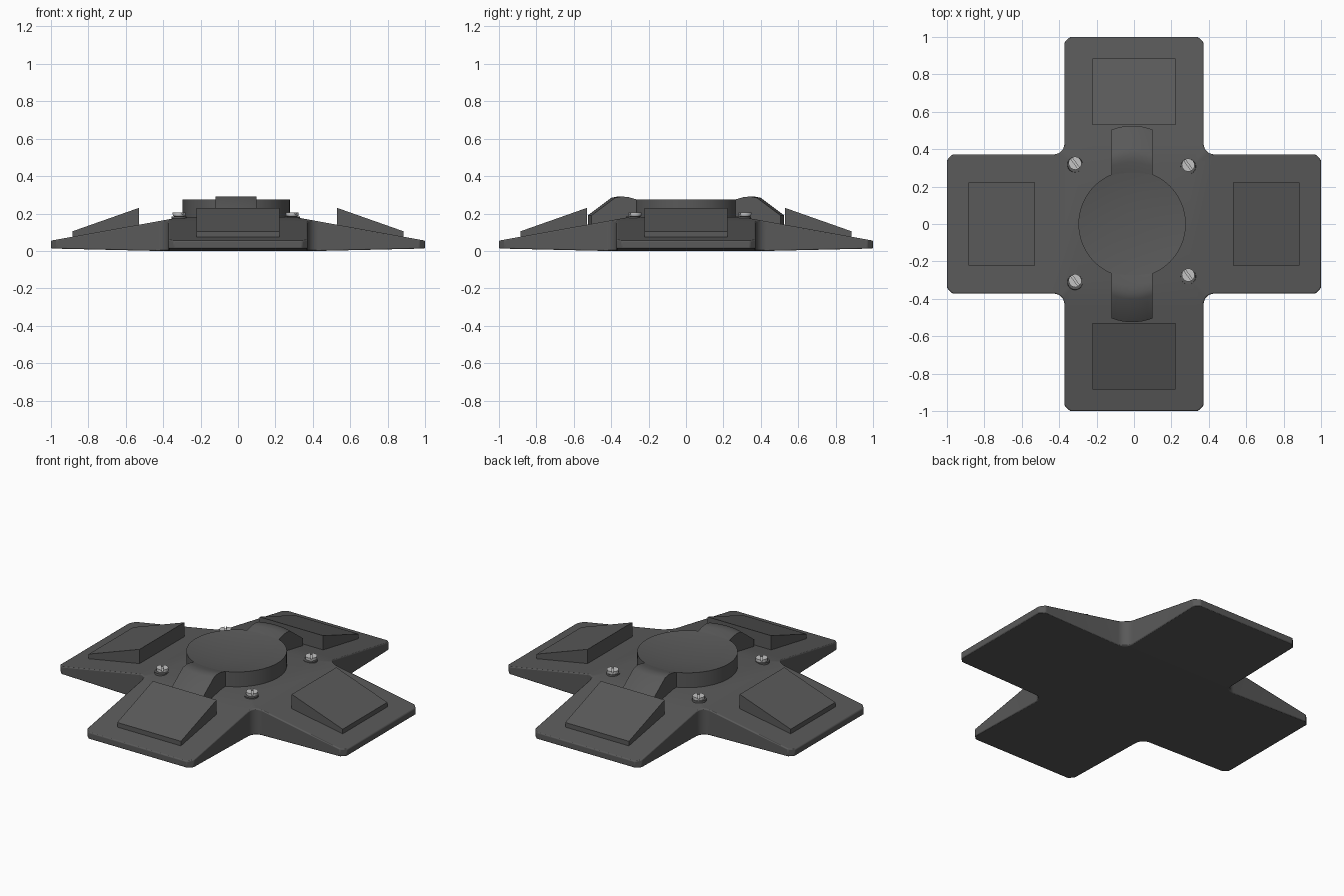
import bpy, bmesh
from math import sin, cos, pi, radians, sqrt
from mathutils import Matrix, Vector

cube = bpy.data.objects.get("Cube")
if cube:
    bpy.data.objects.remove(cube, do_unlink=True)


def material(name, value):
    m = bpy.data.materials.new(name)
    m.use_nodes = True
    col = (value, value, value, 1)
    m.diffuse_color = col
    m.node_tree.nodes["Principled BSDF"].inputs["Base Color"].default_value = col
    return m


DARK = material("dark grey", 0.1)
STEEL = material("light grey steel", 0.55)


def finish(name, bm, mat, matrix=Matrix(), smooth=30, bevel=0):
    """Weld, orient and place a mesh, then shade it."""
    bmesh.ops.remove_doubles(bm, verts=bm.verts, dist=1e-5)
    bmesh.ops.recalc_face_normals(bm, faces=bm.faces)
    mesh = bpy.data.meshes.new(name)
    bm.to_mesh(mesh)
    bm.free()
    mesh.materials.append(mat)
    ob = bpy.data.objects.new(name, mesh)
    bpy.context.collection.objects.link(ob)
    ob.matrix_world = matrix
    bpy.ops.object.select_all(action='DESELECT')
    ob.select_set(True)
    bpy.context.view_layer.objects.active = ob
    bpy.ops.object.shade_smooth_by_angle(angle=radians(smooth))
    if bevel:
        mod = ob.modifiers.new("soft edges", 'BEVEL')
        mod.width, mod.segments, mod.limit_method = bevel, 2, 'ANGLE'
        mod.angle_limit = radians(35)
    return ob


def face(bm, pts):
    bm.faces.new([bm.verts.new(p) for p in pts])


def loft(bm, rings):
    """Skin closed rings of points and cap both ends."""
    rows = [[bm.verts.new(p) for p in r] for r in rings]
    n = len(rows[0])
    for a, b in zip(rows, rows[1:]):
        for i in range(n):
            j = (i + 1) % n
            bm.faces.new((a[i], a[j], b[j], b[i]))
    bm.faces.new(rows[0])
    bm.faces.new(rows[-1])


def circle(r, z, n):
    return [(r * cos(2 * pi * i / n), r * sin(2 * pi * i / n), z) for i in range(n)]


# Cross-shaped base: flat hub, four arms sloping down to thin tips
HUB, ROOT, WIDE, TIP, CUT = 0.3, 0.43, 0.372, 1.0, 0.03


def top(x, y):
    r = max(abs(x), abs(y), HUB)
    return 0.055 + 0.181 * (TIP - r)


def under(x, y):
    r = max(abs(x), abs(y), ROOT)
    return 0.013 * (r - ROOT) / (TIP - ROOT)


def lift(pts, fn):
    return [(x, y, fn(x, y)) for x, y in pts]


bm = bmesh.new()
fillet = [(ROOT - (ROOT - WIDE) * sin(t), ROOT - (ROOT - WIDE) * cos(t))
          for t in [i * pi / 12 for i in range(7)]]
arm = [(ROOT, -WIDE), (TIP - CUT, -WIDE), (TIP, CUT - WIDE),
       (TIP, WIDE - CUT), (TIP - CUT, WIDE), (ROOT, WIDE)]
for k in range(4):
    c, s = round(cos(k * pi / 2)), round(sin(k * pi / 2))

    def turn(pts):
        return [(c * x - s * y, s * x + c * y) for x, y in pts]

    edge = turn(arm + fillet[1:])
    strip = turn([arm[0], arm[1], arm[4], arm[5]])
    tip = turn(arm[1:5])
    inner = turn([(HUB, -HUB), (ROOT, -WIDE), (ROOT, WIDE), (HUB, HUB)])
    corner = turn(fillet)
    pivot = inner[3]
    for fn in (top, under):
        face(bm, lift(strip, fn))
        face(bm, lift(tip, fn))
        face(bm, lift(inner, fn))
        for a, b in zip(corner, corner[1:]):
            face(bm, lift([pivot, a, b], fn))
    for a, b in zip(edge, edge[1:]):
        face(bm, lift([a, b], under) + lift([b, a], top))
hub = [(HUB, HUB), (-HUB, HUB), (-HUB, -HUB), (HUB, -HUB)]
for fn in (top, under):
    face(bm, lift(hub, fn))
finish("cross_base", bm, DARK, bevel=0.006)

# Wedge pad on each arm
for k, side in enumerate(("left", "back", "right", "front")):
    bm = bmesh.new()
    section = [(0.53, 0.12), (0.885, 0.06), (0.885, 0.105), (0.53, 0.23)]
    loft(bm, [[(x, y, z) for x, z in section] for y in (-0.222, 0.222)])
    finish(side + "_wedge_pad", bm, DARK, Matrix.Rotation(k * pi / 2, 4, 'Z'))

# Round housing with a shallow dished top
bm = bmesh.new()
dish = [(0.287, 0.15), (0.287, 0.275), (0.24, 0.267), (0.18, 0.26),
        (0.11, 0.254), (0.04, 0.252)]
loft(bm, [circle(r, z, 64) for r, z in dish])
finish("dished_housing", bm, DARK, Matrix.Translation((-0.01, 0, 0)))

# Curved clips over the front and back rim of the housing
clip = [(0.24, 0.15), (0.24, 0.266), (0.28, 0.274), (0.33, 0.288), (0.365, 0.291),
        (0.4, 0.284), (0.525, 0.19), (0.525, 0.13)]
for k, side in enumerate(("back", "front")):
    bm = bmesh.new()
    xs = [-0.11 + 0.0275 * i for i in range(9)]
    loft(bm, [[(x, r - 1.7 * x * x, z) for r, z in clip] for x in xs])
    place = Matrix.Translation((-0.01, 0, 0)) @ Matrix.Rotation(k * pi, 4, 'Z')
    finish(side + "_clip", bm, DARK, place)

# Slotted screws in the four hub corners
screws = {"back_right": (-0.315, 0.325), "back_left": (0.29, 0.315),
          "front_right": (-0.315, -0.303), "front_left": (0.29, -0.273)}
for name, (x, y) in screws.items():
    place = Matrix.Translation((x, y, 0))
    bm = bmesh.new()
    loft(bm, [circle(r, z, 24) for r, z in
              ((0.018, 0.17), (0.018, 0.183), (0.034, 0.187), (0.034, 0.195))])
    for sign in (1, -1):
        gap, rad = 0.005, 0.034
        arc = [(sign * (gap + (rad - gap) * sin(t)), rad * cos(t))
               for t in [i * pi / 12 for i in range(13)]]
        loft(bm, [[(a, b, z) for a, b in arc] for z in (0.194, 0.205)])
    finish(name + "_screw", bm, STEEL, place @ Matrix.Rotation(pi / 5, 4, 'Z'))
    # Low collar under the screw head
    bm = bmesh.new()
    loft(bm, [circle(0.042, 0.17, 24), circle(0.04, 0.184, 24)])
    finish(name + "_screw_collar", bm, DARK, place @ Matrix.Translation((0, -0.008, 0)))
